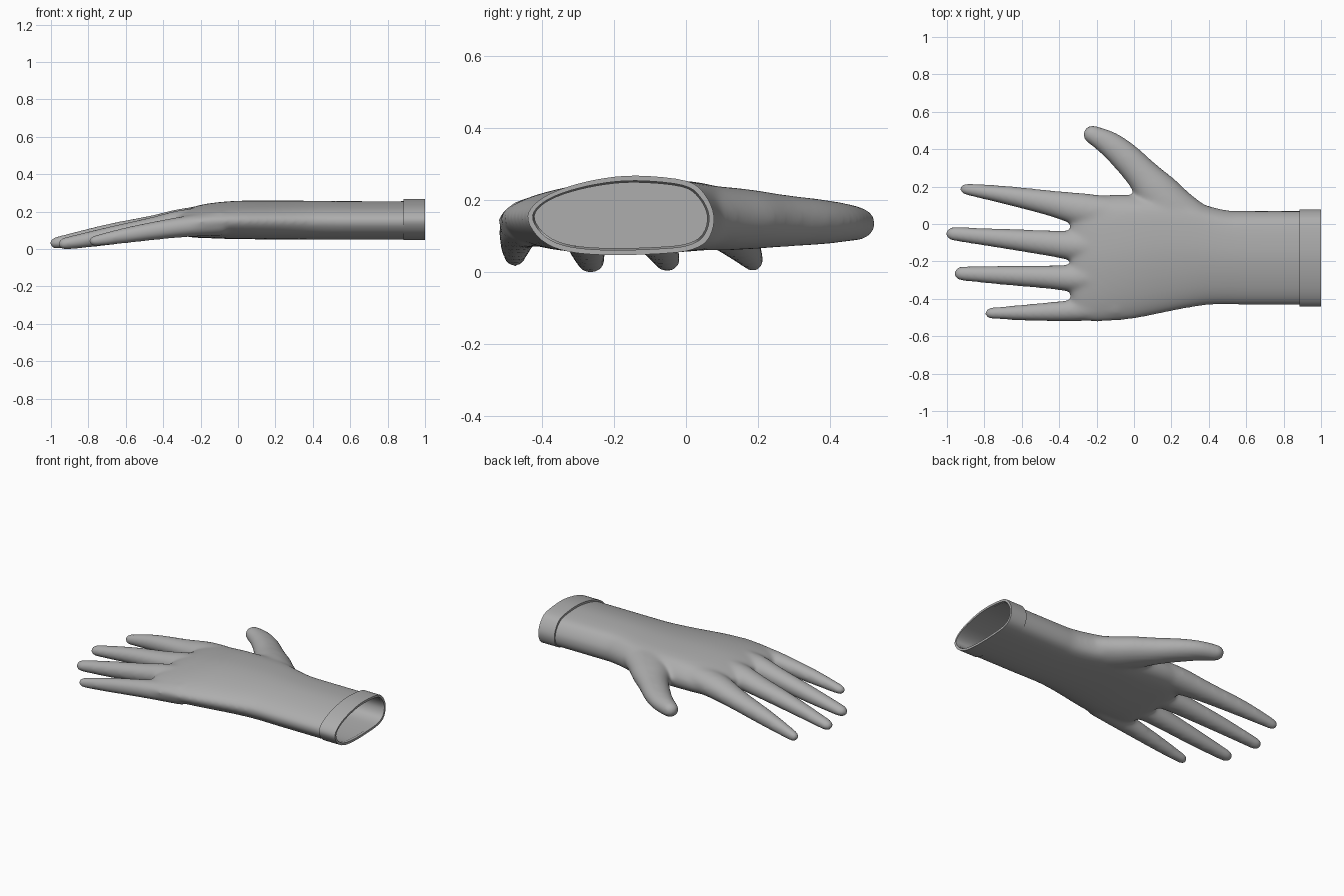
import bpy, bmesh, math
from mathutils import Vector

if "Cube" in bpy.data.objects:
    bpy.data.objects.remove(bpy.data.objects["Cube"])

# Rounded D cross-section of wrist and palm, in -1..1 units (across, up)
PROFILE = [(-1, -.12), (-.93, .28), (-.68, .63), (-.27, .9), (.17, 1), (.70, .87), (.9, .53),
           (1, -.02), (.95, -.55), (.80, -.83), (.52, -.95), (-.1, -1), (-.57, -.91), (-.85, -.63)]


def spline(rows, steps):
    """Catmull-Rom interpolation through rows of numbers."""
    out = []
    for i in range(len(rows) - 1):
        a, b, c, d = (rows[max(0, min(len(rows) - 1, i + k))] for k in (-1, 0, 1, 2))
        for s in range(steps):
            t = s / steps
            out.append([.5 * (2 * q + (r - p) * t + (2 * p - 5 * q + 4 * r - u) * t * t
                              + (3 * q - p - 3 * r + u) * t ** 3)
                        for p, q, r, u in zip(a, b, c, d)])
    out.append(list(rows[-1]))
    return out


def loft(bm, rings, cap_start=True, cap_end=True, closed=False):
    vs = [[bm.verts.new(p) for p in ring] for ring in rings]
    n = len(vs[0])
    pairs = list(zip(vs, vs[1:])) + ([(vs[-1], vs[0])] if closed else [])
    faces = [bm.faces.new((a[i], a[(i + 1) % n], b[(i + 1) % n], b[i]))
             for a, b in pairs for i in range(n)]
    if cap_start:
        faces.append(bm.faces.new(vs[0]))
    if cap_end:
        faces.append(bm.faces.new(vs[-1]))
    bmesh.ops.recalc_face_normals(bm, faces=faces)
    return faces


def section(x, y0, y1, z0, z1, prof):
    return [(x, (y0 + y1) / 2 + u * (y1 - y0) / 2, (z0 + z1) / 2 + v * (z1 - z0) / 2)
            for u, v in prof]


def digit(bm, rows, n=20):
    """Tapered tube; rows are x, y, z, half width, half height; rounded tip."""
    pts = spline(rows, 6)
    end, prev = pts[-1], pts[-2]
    d = (Vector(end[:3]) - Vector(prev[:3])).normalized()
    for a in (20, 40, 58, 74, 86):
        t = math.radians(a)
        p = Vector(end[:3]) + d * end[3] * math.sin(t)
        pts.append([*p, end[3] * math.cos(t), end[4] * math.cos(t)])
    rings = []
    for i, p in enumerate(pts):
        a, b = pts[max(0, i - 1)], pts[min(len(pts) - 1, i + 1)]
        t = (Vector(b[:3]) - Vector(a[:3])).normalized()
        side = t.cross(Vector((0, 0, 1))).normalized()
        up = side.cross(t)
        rings.append([Vector(p[:3]) + side * p[3] * math.cos(k * math.tau / n)
                      + up * p[4] * math.sin(k * math.tau / n) for k in range(n)])
    loft(bm, rings)


def make(name, bm):
    me = bpy.data.meshes.new(name)
    bm.to_mesh(me)
    bm.free()
    ob = bpy.data.objects.new(name, me)
    bpy.context.collection.objects.link(ob)
    return ob


# Smooth the section all the way round by wrapping its ends
smooth_prof = spline(PROFILE[-1:] + PROFILE + PROFILE[:2], 4)[4:-5]
bm = bmesh.new()

# Wrist and palm: x, y min, y max, z min, z max
PALM = [(1.06, -.432, .07, .055, .261), (.6, -.432, .07, .055, .261), (.5, -.431, .073, .055, .262),
        (.4, -.433, .096, .055, .263), (.3, -.447, .13, .056, .264), (.2, -.466, .15, .057, .264),
        (0, -.506, .155, .058, .263), (-.15, -.52, .155, .063, .25), (-.24, -.52, .14, .067, .23),
        (-.3, -.50, .09, .078, .207), (-.34, -.42, .03, .1, .18)]
loft(bm, [section(*r, smooth_prof) for r in spline(PALM, 6)])

# Four fingers, drooping towards the tips
FINGERS = [
    [(-.08, .045, .16, .097, .082), (-.27, .075, .15, .09, .074), (-.45, .112, .121, .069, .06),
     (-.7, .157, .079, .049, .05), (-.9, .187, .037, .032, .032)],
    [(-.1, -.12, .165, .082, .082), (-.3, -.117, .15, .081, .072), (-.45, -.103, .127, .07, .06),
     (-.7, -.078, .088, .054, .05), (-.97, -.052, .038, .038, .033)],
    [(-.1, -.28, .16, .077, .077), (-.3, -.29, .145, .075, .07), (-.45, -.284, .118, .064, .06),
     (-.7, -.274, .073, .052, .049), (-.925, -.265, .034, .039, .034)],
    [(-.08, -.435, .145, .074, .068), (-.29, -.46, .124, .061, .057), (-.45, -.469, .102, .052, .05),
     (-.6, -.474, .078, .043, .043), (-.768, -.477, .048, .031, .03)]]
for f in FINGERS:
    digit(bm, f)

# Thumb
digit(bm, [(.46, -.09, .157, .11, .08), (.24, .045, .156, .13, .09), (.13, .163, .152, .117, .085),
           (.045, .263, .148, .092, .074), (-.05, .361, .145, .081, .065),
           (-.135, .430, .143, .069, .056), (-.222, .478, .14, .051, .047)])

# Fuse into one skin, then open it at the wrist
glove = make("glove", bm)
m = glove.modifiers.new("fuse", 'REMESH')
m.mode, m.voxel_size = 'VOXEL', .0095
m = glove.modifiers.new("relax", 'SMOOTH')
m.factor, m.iterations = .5, 26
fused = bpy.data.meshes.new_from_object(
    glove.evaluated_get(bpy.context.evaluated_depsgraph_get()))
glove.modifiers.clear()
bm = bmesh.new()
bm.from_mesh(fused)
bmesh.ops.bisect_plane(bm, geom=bm.verts[:] + bm.edges[:] + bm.faces[:],
                       plane_co=(.985, 0, 0), plane_no=(1, 0, 0), clear_outer=True)
low = min(v.co.z for v in bm.verts)
bmesh.ops.translate(bm, verts=bm.verts[:], vec=(0, 0, -low))
bm.to_mesh(glove.data)
bm.free()
bpy.data.meshes.remove(fused)

# Rolled cuff band with an open, thick rim
bm = bmesh.new()
outer = (-.440, .078, .047, .268)
inner = (-.426, .064, .061, .254)
loft(bm, [section(x, *s, smooth_prof) for x, s in
          ((.886, inner), (.886, outer), (1, outer), (1, inner))], False, False, closed=True)
cuff = make("cuff", bm)

# Inner lining, closed off deep inside the wrist, facing the opening
bm = bmesh.new()
lining_size = (-.422, .06, .065, .25)
faces = loft(bm, [section(x, *lining_size, smooth_prof) for x in (.99, .42)], False, True)
cap = faces[-1]
cap.normal_update()
if cap.normal.x < 0:
    bmesh.ops.reverse_faces(bm, faces=faces)
lining = make("lining", bm)

# Mid-grey rubber
rubber = bpy.data.materials.new("rubber")
rubber.diffuse_color = (.42, .42, .42, 1)
rubber.use_nodes = True
rubber.node_tree.nodes["Principled BSDF"].inputs["Base Color"].default_value = rubber.diffuse_color

for ob in (glove, cuff, lining):
    ob.data.materials.append(rubber)
    bpy.ops.object.select_all(action='DESELECT')
    ob.select_set(True)
    bpy.context.view_layer.objects.active = ob
    bpy.ops.object.shade_smooth_by_angle(angle=math.radians(40))
